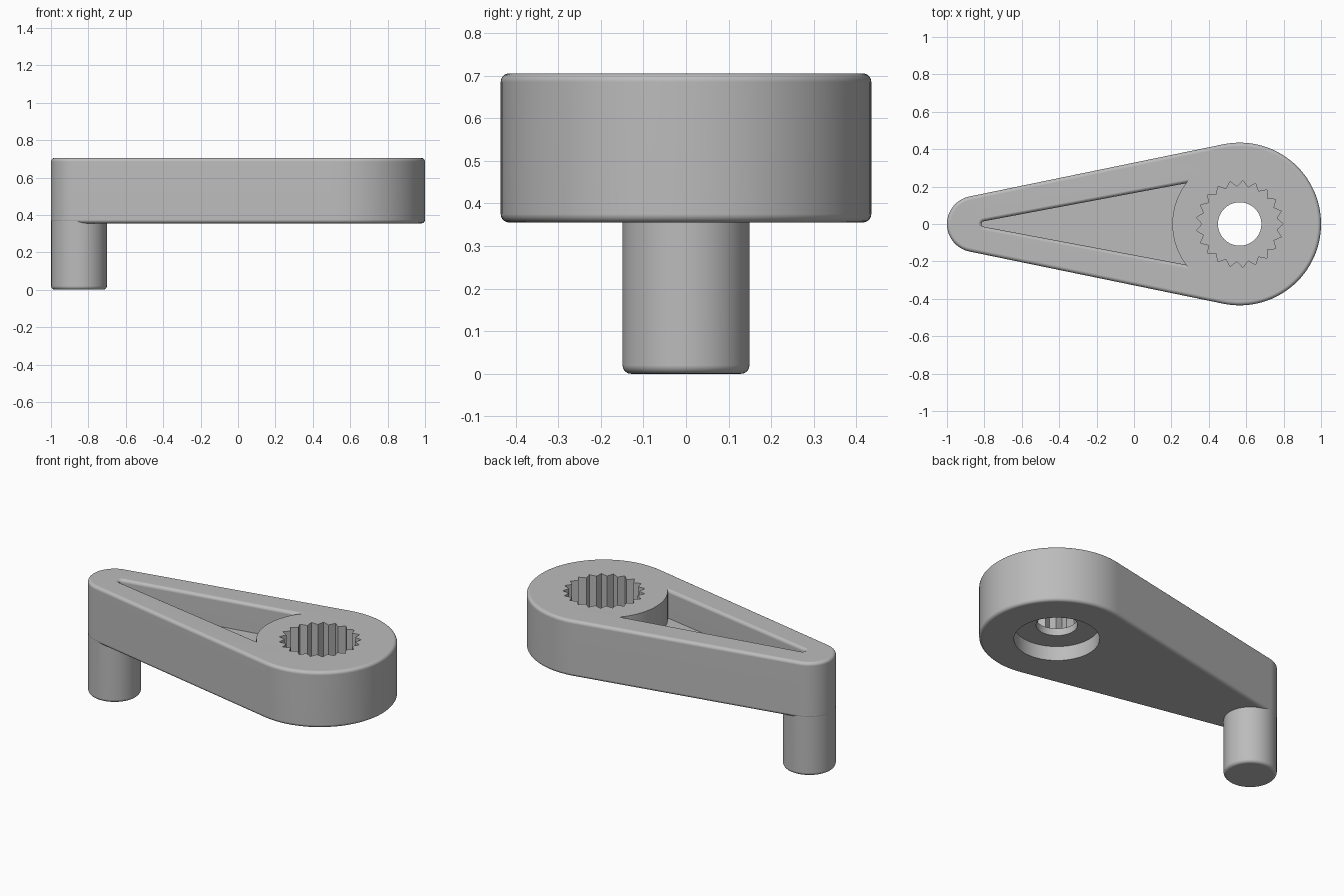
import bpy, bmesh
from math import sin, cos, asin, pi, radians

if "Cube" in bpy.data.objects:
    bpy.data.objects.remove(bpy.data.objects["Cube"], do_unlink=True)

grey = bpy.data.materials.new("mid grey")
grey.use_nodes = True
colour = (0.5, 0.5, 0.5, 1)
grey.diffuse_color = colour
grey.node_tree.nodes["Principled BSDF"].inputs["Base Color"].default_value = colour

HUB_X, HUB_R = 0.565, 0.435
PIN_X, PIN_R = -0.85, 0.15
BOTTOM, TOP, FILLET = 0.355, 0.705, 0.02
STEPS = 5


def circle(x, r, n=96):
    return [(x + r * cos(2 * pi * i / n), r * sin(2 * pi * i / n)) for i in range(n)]


def teardrop(x1, r1, x2, r2, big=64, small=32):
    """Outline around two circles joined by tangents."""
    a = pi / 2 + asin((r2 - r1) / (x2 - x1))
    pts = [(-a + 2 * a * i / big, x2, r2) for i in range(big + 1)]
    pts += [(a + (2 * pi - 2 * a) * i / small, x1, r1) for i in range(small + 1)]
    return [(x + r * cos(t), r * sin(t)) for t, x, r in pts]


def loft(name, layers):
    """Solid through a stack of (outline, z) layers."""
    bm = bmesh.new()
    rings = [[bm.verts.new((x, y, z)) for x, y in pts] for pts, z in layers]
    for low, high in zip(rings, rings[1:]):
        n = len(low)
        for i in range(n):
            j = (i + 1) % n
            bm.faces.new((low[i], low[j], high[j], high[i]))
    bm.faces.new(rings[0][::-1])
    bm.faces.new(rings[-1])
    bmesh.ops.recalc_face_normals(bm, faces=bm.faces)
    mesh = bpy.data.meshes.new(name)
    bm.to_mesh(mesh)
    bm.free()
    mesh.materials.append(grey)
    ob = bpy.data.objects.new(name, mesh)
    bpy.context.collection.objects.link(ob)
    return ob


def activate(ob):
    bpy.ops.object.select_all(action='DESELECT')
    ob.select_set(True)
    bpy.context.view_layer.objects.active = ob


def subtract(ob, cutter):
    activate(ob)
    mod = ob.modifiers.new("cut", 'BOOLEAN')
    mod.operation, mod.solver, mod.object = 'DIFFERENCE', 'EXACT', cutter
    bpy.ops.object.modifier_apply(modifier=mod.name)
    bpy.data.objects.remove(cutter, do_unlink=True)


def finish(ob):
    activate(ob)
    bpy.ops.object.shade_smooth_by_angle(angle=radians(30))
    mod = ob.modifiers.new("even_normals", 'WEIGHTED_NORMAL')
    mod.keep_sharp = True


# Quarter-round steps: (inset, rise), from the wall to the flat face
rounding = [(FILLET * (1 - cos(pi / 2 * i / STEPS)), FILLET * sin(pi / 2 * i / STEPS))
            for i in range(STEPS + 1)]


def arm_outline(d):
    return teardrop(PIN_X, PIN_R - d, HUB_X, HUB_R - d)


def pocket_outline(d):
    return teardrop(-0.80, 0.015 + d, HUB_X, 0.267 + d)


# Arm with rounded top and bottom rims
arm = loft("crank_arm",
           [(arm_outline(d), BOTTOM + FILLET - h) for d, h in reversed(rounding)] +
           [(arm_outline(d), TOP - FILLET + h) for d, h in rounding])

# Tapered pocket with rounded lip, ending at the round hub wall
pocket = loft("pocket_cutter",
              [(pocket_outline(0), 0.53)] +
              [(pocket_outline(d), TOP - FILLET + h + 0.0005) for d, h in rounding] +
              [(pocket_outline(FILLET), TOP + 0.1)])
subtract(pocket, loft("hub_keeper", [(circle(HUB_X, 0.36), 0.3), (circle(HUB_X, 0.36), 1)]))
subtract(arm, pocket)

# Toothed socket, through hole and lower counterbore
TEETH = 21
star = []
for i in range(2 * TEETH):
    r = 0.2 if i % 2 else 0.233
    t = pi * i / TEETH
    star.append((HUB_X + r * cos(t), r * sin(t)))
subtract(arm, loft("socket_cutter", [(star, 0.49), (star, 0.8)]))
for r, z0, z1 in ((0.116, 0.3, 0.6), (0.24, 0.3, 0.445)):
    ring = circle(HUB_X, r)
    subtract(arm, loft("bore_cutter", [(ring, z0), (ring, z1)]))
finish(arm)

# Handle pin below the narrow end
pin_r = PIN_R - 0.001
pin = loft("handle_pin",
           [(circle(PIN_X, pin_r - d, 64), FILLET - h) for d, h in reversed(rounding)] +
           [(circle(PIN_X, pin_r, 64), 0.45)])
finish(pin)
